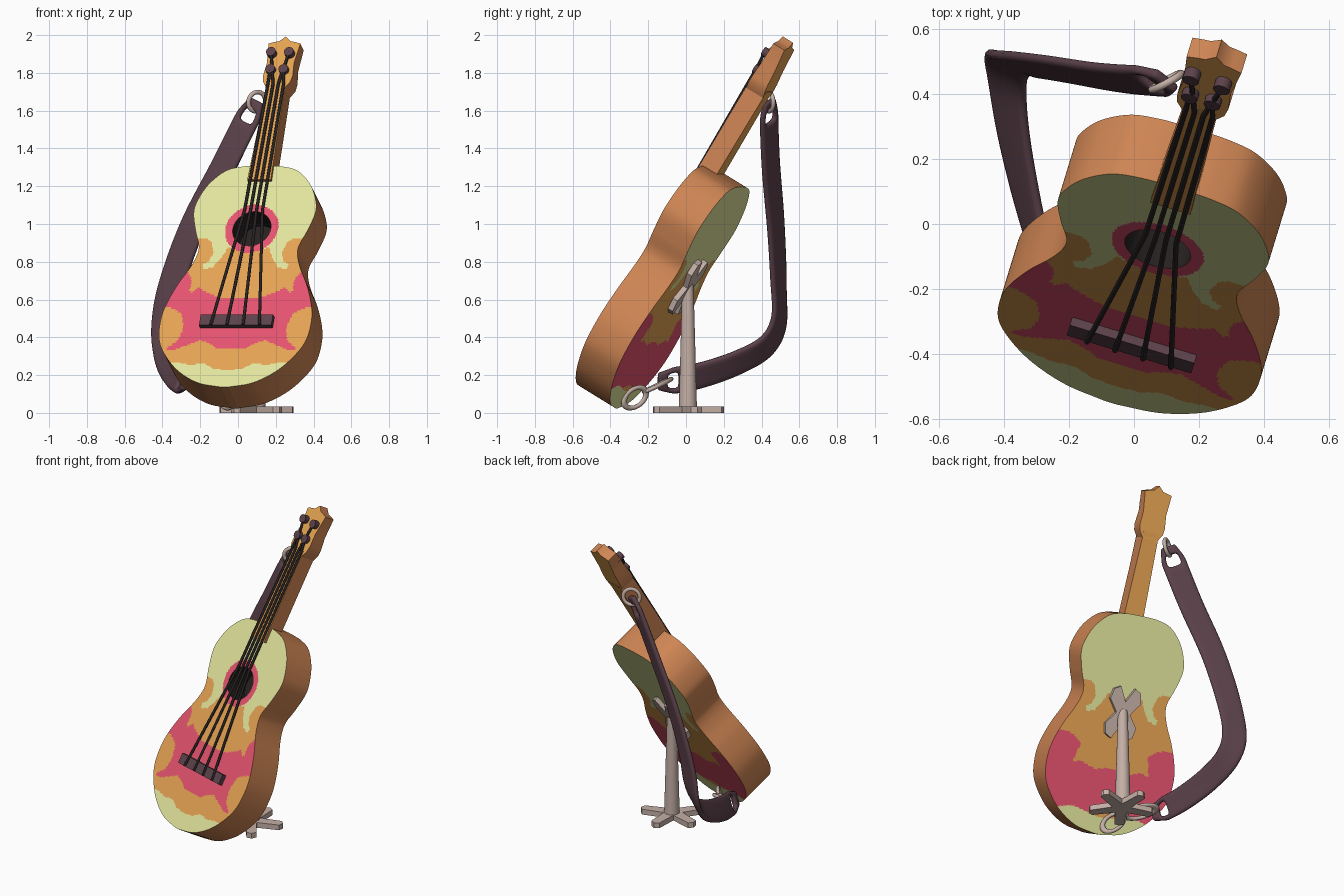
import bpy, bmesh, math
from mathutils import Matrix, Vector

cube = bpy.data.objects.get("Cube")
if cube:
    bpy.data.objects.remove(cube)


def material(name, *rgb):
    mat = bpy.data.materials.new(name)
    mat.use_nodes = True
    mat.diffuse_color = (*rgb, 1)
    node = next(n for n in mat.node_tree.nodes if n.type == "BSDF_PRINCIPLED")
    node.inputs["Base Color"].default_value = (*rgb, 1)
    return mat


ORANGE = material("orange paint", .775, .36, .084)
YELLOW = material("pale yellow paint", .75, .775, .33)
PINK = material("pink paint", .775, .085, .155)
WOOD = material("brown wood", .62, .235, .088)
DARK = material("dark string", .02, .015, .015)
PURPLE = material("purple leather", .107, .054, .07)
GREY = material("warm grey metal", .55, .43, .38)

# Instrument frame: x across, y into the body, z along the neck; origin at the sound hole
LEAN = (Matrix.Translation((.073, -.077, .975))
        @ Matrix.Rotation(math.radians(-17), 4, "Z")
        @ Matrix.Rotation(math.radians(-30.5), 4, "X"))


def smooth_sharp(obj, angle=35):
    obj.data.shade_smooth()
    obj.data.set_sharp_from_angle(angle=math.radians(angle))


def add_object(name, bm, mats, matrix=LEAN):
    bmesh.ops.recalc_face_normals(bm, faces=bm.faces)
    mesh = bpy.data.meshes.new(name)
    bm.to_mesh(mesh)
    bm.free()
    for mat in mats:
        mesh.materials.append(mat)
    obj = bpy.data.objects.new(name, mesh)
    bpy.context.collection.objects.link(obj)
    obj.matrix_world = matrix
    smooth_sharp(obj)
    return obj


def prism(name, outline, front, back, mats, matrix=LEAN, cap=0, side=0):
    """Extrude an x/z outline along y; front and back may each slope from start to end."""
    bm = bmesh.new()
    low, high = min(p[1] for p in outline), max(p[1] for p in outline)
    rings = []
    for start, end in (front, back):
        rings.append([bm.verts.new((x, start + (end - start) * (z - low) / (high - low), z))
                      for x, z in outline])
    for ring in rings:
        bm.faces.new(ring).material_index = cap
    count = len(outline)
    for i in range(count):
        j = (i + 1) % count
        face = bm.faces.new((rings[0][i], rings[0][j], rings[1][j], rings[1][i]))
        face.material_index = side
    return add_object(name, bm, mats, matrix)


def circle(x, z, r, count=24):
    return [(x + r * math.cos(math.tau * i / count), z + r * math.sin(math.tau * i / count))
            for i in range(count)]


def mirrored(half, centre=0):
    return [(centre + x, z) for x, z in half] + [(centre - x, z) for x, z in reversed(half) if x > 0]


def star(arms, turn, reach, half, notch, sx=1, sz=1, z=0):
    points = []
    for k in range(arms):
        a = turn + math.tau * k / arms
        along, across = Vector((math.cos(a), math.sin(a))), Vector((-math.sin(a), math.cos(a)))
        points += [along * reach - across * half, along * (reach + half / 2),
                   along * reach + across * half]
        b = a + math.pi / arms
        points.append(Vector((math.cos(b), math.sin(b))) * notch)
    return [(p.x * sx, p.y * sz + z) for p in points]


def spline(points, steps):
    pts = [Vector(p) for p in points]
    pts = [2 * pts[0] - pts[1]] + pts + [2 * pts[-1] - pts[-2]]
    out = []
    for a, b, c, d in zip(pts, pts[1:], pts[2:], pts[3:]):
        for s in range(steps):
            t = s / steps
            out.append((2 * b + (c - a) * t + (2 * a - 5 * b + 4 * c - d) * t ** 2
                        + (3 * b - a - 3 * c + d) * t ** 3) / 2)
    return out + [pts[-2]]


# Body outline as half width against height
PROFILE = spline([(.02, .387), (.11, .382), (.2, .355), (.28, .275), (.325, .18), (.337, .1),
                  (.31, -.01), (.278, -.1), (.278, -.16), (.305, -.24), (.36, -.35),
                  (.403, -.47), (.418, -.57), (.405, -.69), (.35, -.79), (.265, -.88),
                  (.15, -.947), (.02, -.973)], 10)


def half_width(z):
    for a, b in zip(PROFILE, PROFILE[1:]):
        if b.y <= z <= a.y:
            return a.x + (b.x - a.x) * (a.y - z) / max(a.y - b.y, 1e-6)
    return .02


# Painted regions, one half each
TOP_PATCH = [(0, .5), (.6, .5), (.6, -.06), (.235, -.06), (.205, -.09), (.19, -.15), (.205, -.2),
             (.24, -.22), (.225, -.25), (.18, -.235), (.14, -.18), (.115, -.12), (0, -.125)]
FRONT_BAND = [(0, -.43), (.13, -.42), (.2, -.385), (.24, -.36), (.27, -.39), (.29, -.38),
              (.28, -.33), (.3, -.28), (.34, -.26), (.6, -.26), (.6, -.48), (.38, -.48),
              (.31, -.52), (.285, -.6), (.3, -.68), (.345, -.725), (.37, -.75), (.3, -.74),
              (.24, -.71), (.18, -.685), (.13, -.7), (.08, -.735), (0, -.735)]
BACK_BAND = [(0, -.56), (.1, -.585), (.2, -.555), (.25, -.57), (.24, -.51), (.22, -.45),
             (.27, -.41), (.33, -.39), (.6, -.39), (.6, -.86), (.3, -.86), (.2, -.83),
             (.1, -.85), (0, -.83)]
END_PATCH = [(0, -.87), (.08, -.86), (.13, -.83), (.22, -.835), (.3, -.82), (.6, -.82),
             (.6, -1.1), (0, -1.1)]


def inside(x, z, poly):
    hit = False
    for (x1, z1), (x2, z2) in zip(poly, poly[1:] + poly[:1]):
        if (z1 > z) != (z2 > z) and x < x1 + (z - z1) * (x2 - x1) / (z2 - z1):
            hit = not hit
    return hit


def paint(x, z, band, ring):
    if math.hypot(x, z) < ring or inside(abs(x), z, band):
        return 2
    return 1 if inside(abs(x), z, TOP_PATCH) or inside(abs(x), z, END_PATCH) else 0


# Body: two painted plates joined by a wooden rim
ROWS, COLS, DEPTH = 190, 90, .221
BODY_MATS = [ORANGE, YELLOW, PINK, WOOD, DARK]
bm = bmesh.new()
top, bottom = PROFILE[0].y, PROFILE[-1].y
layers = [[], []]
for i in range(ROWS + 1):
    z = (top + bottom) / 2 + (top - bottom) / 2 * math.cos(math.pi * i / ROWS)
    w = half_width(z)
    for layer, y in zip(layers, (0, DEPTH)):
        layer.append([bm.verts.new((w * (2 * j / COLS - 1), y, z)) for j in range(COLS + 1)])
for grid, band, ring in zip(layers, (FRONT_BAND, BACK_BAND), (.147, 0)):
    for i in range(ROWS):
        for j in range(COLS):
            face = bm.faces.new((grid[i][j], grid[i][j + 1], grid[i + 1][j + 1], grid[i + 1][j]))
            mid = face.calc_center_median()
            face.material_index = paint(mid.x, mid.z, band, ring)
rim = ([(i, 0) for i in range(ROWS)] + [(ROWS, j) for j in range(COLS)]
       + [(i, COLS) for i in range(ROWS, 0, -1)] + [(0, j) for j in range(COLS, 0, -1)])
for (i, j), (k, m) in zip(rim, rim[1:] + rim[:1]):
    face = bm.faces.new((layers[0][i][j], layers[0][k][m], layers[1][k][m], layers[1][i][j]))
    face.material_index = 3
body = add_object("body", bm, BODY_MATS)

# Sound hole
cutter = prism("sound_hole_cutter", circle(0, 0, .105, 40), (-.05, -.05), (.15, .15),
               BODY_MATS, cap=4, side=4)
cutter.hide_render = True
cutter.hide_set(True)
cut = body.modifiers.new("sound hole", "BOOLEAN")
cut.operation, cut.solver, cut.object = "DIFFERENCE", "EXACT", cutter
bpy.context.view_layer.objects.active = body
bpy.ops.object.modifier_apply(modifier=cut.name)
smooth_sharp(body)

# Neck and head
prism("neck", mirrored([(.065, .29), (.05, .9)]), (-.02, -.01), (.085, .1),
      [ORANGE, WOOD], side=1)
prism("head", mirrored([(.05, .86), (.076, .9), (.082, .94), (.075, 1.02), (.088, 1.145),
                        (.055, 1.155), (.03, 1.16), (0, 1.19)]),
      (-.01, .015), (.1, .08), [ORANGE, WOOD], side=1)

# Bridge, pegs and strings
prism("bridge", mirrored([(.2, -.61), (.2, -.545)], .01), (-.03, -.03), (.005, .005), [PURPLE])
PEGS = [(-.043, .97), (-.055, 1.075), (.044, 1.075), (.03, .97)]
for n, (px, pz) in enumerate(PEGS):
    prism(f"peg_{n + 1}", circle(px, pz, .026), (-.026, -.026), (.03, .03), [PURPLE])
    curve = bpy.data.curves.new(f"string_{n + 1}", "CURVE")
    curve.dimensions, curve.bevel_depth, curve.bevel_resolution = "3D", .0085, 2
    curve.use_fill_caps = True
    lane = n - 1.5
    path = [(.09 * lane + .01, -.032, -.61), (.033 * lane, -.024, .1), (.029 * lane, -.016, .88),
            (px, -.018, pz)]
    line = curve.splines.new("POLY")
    line.points.add(len(path) - 1)
    for point, co in zip(line.points, path):
        point.co = (*co, 1)
    curve.materials.append(DARK)
    string = bpy.data.objects.new(curve.name, curve)
    bpy.context.collection.objects.link(string)
    string.matrix_world = LEAN

# Stand: star foot, tapered post and cross-shaped rest
prism("stand_foot", star(5, -math.pi / 2, .19, .03, .06), (0, 0), (.035, .035), [GREY],
      Matrix.Translation((.098, -.003, 0)) @ Matrix.Rotation(math.pi / 2, 4, "X"))
bm = bmesh.new()
bmesh.ops.create_cone(bm, cap_ends=True, segments=24, radius1=.048, radius2=.03, depth=.66)
add_object("stand_post", bm, [GREY], Matrix.Translation((.098, .01, .35)))
prism("stand_rest", star(4, math.pi / 4, .14, .05, .06, .75, 1.2, -.22), (.21, .21), (.25, .25),
      [GREY])

# Strap: a twisting ribbon with a slot near each end
PATH = spline([(.1, .44, 1.655), (.04, .44, 1.54), (-.08, .45, 1.3), (-.235, .475, 1),
               (-.345, .49, .7), (-.39, .49, .48), (-.39, .42, .35), (-.37, .27, .265),
               (-.335, .1, .205), (-.3, -.04, .175), (-.27, -.15, .165)], 6)
bm = bmesh.new()
rows = []
last = len(PATH) - 1
for i, p in enumerate(PATH):
    along = (PATH[min(i + 1, last)] - PATH[max(i - 1, 0)]).normalized()
    across = Vector((1, -.6, 0)).lerp(Vector((.3, .1, 1)), i / last)
    across = (across - along * across.dot(along)).normalized()
    half = .078 * min(1, .6 + .08 * min(i, last - i))
    rows.append([bm.verts.new(p + across * half * s) for s in (-1, -.55, 0, .55, 1)])
for i in range(last):
    for j in range(4):
        if not (min(i, last - 1 - i) in (3, 4, 5) and j in (1, 2)):
            bm.faces.new((rows[i][j], rows[i][j + 1], rows[i + 1][j + 1], rows[i + 1][j]))
strap = add_object("strap", bm, [PURPLE], Matrix())
solid = strap.modifiers.new("thickness", "SOLIDIFY")
solid.thickness, solid.offset = .032, 0
strap.modifiers.new("rounding", "SUBSURF").levels = 1


# Metal links at both strap ends
def link(name, start, end, normal):
    start, end = Vector(start), Vector(end)
    x = (end - start).normalized()
    y = Vector(normal).cross(x).normalized()
    bpy.ops.mesh.primitive_torus_add(major_radius=.05, minor_radius=.012,
                                     major_segments=32, minor_segments=10)
    ring = bpy.context.object
    ring.name = name
    ring.data.transform(Matrix.Diagonal(((end - start).length / .124, 1, 1, 1)))
    ring.matrix_world = (Matrix.Translation((start + end) / 2)
                         @ Matrix((x, y, x.cross(y))).transposed().to_4x4())
    ring.data.materials.append(GREY)
    smooth_sharp(ring, 60)


link("neck_link", (.06, .42, 1.6), (.14, .455, 1.695), (-.55, .83, 0))
link("strap_link", (-.27, -.08, .18), (-.08, -.22, .11), (.1, -.45, .9))
link("body_link", (-.1, -.2, .12), (-.02, -.34, .04), (.8, .2, -.3))
